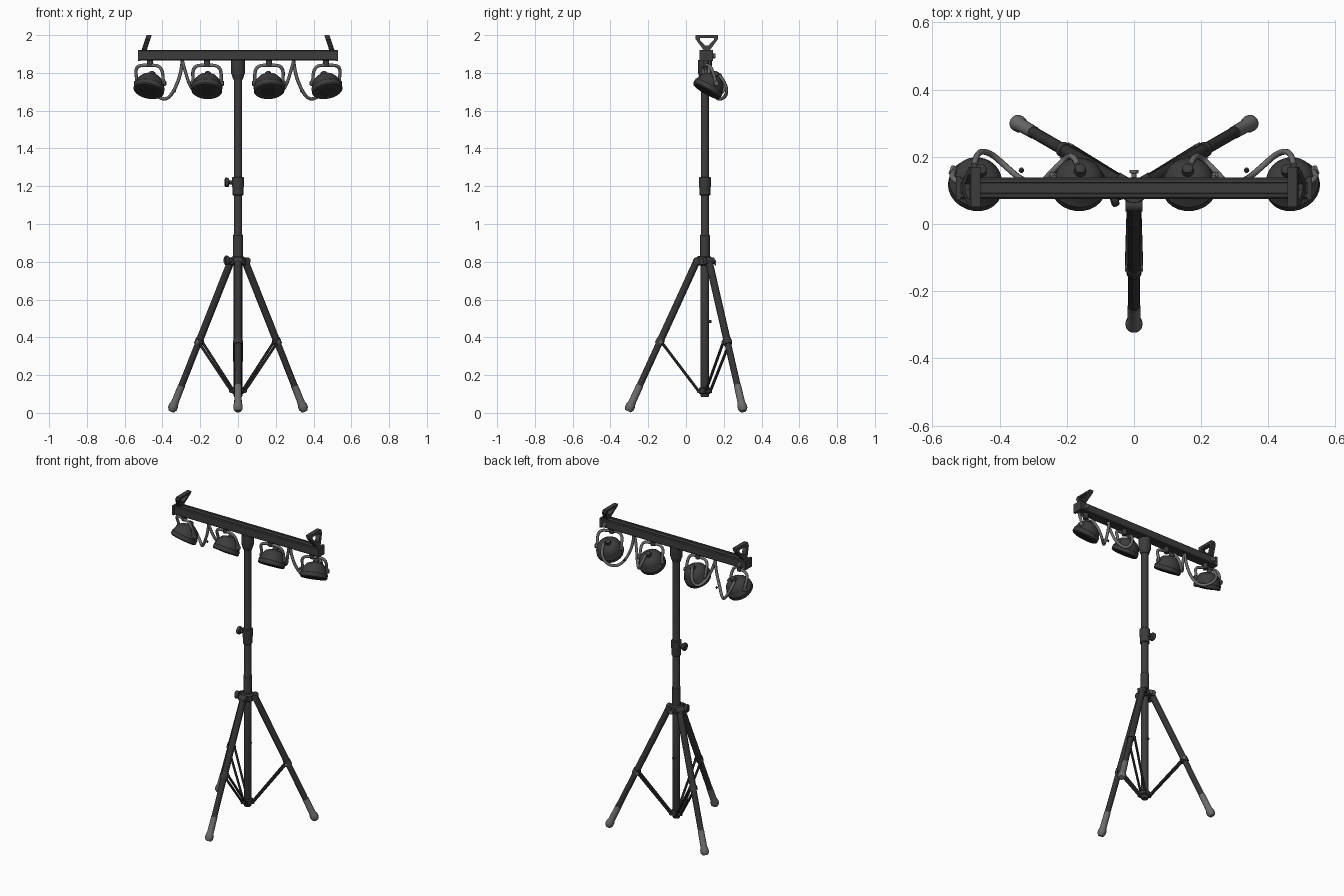
import bpy, math
from mathutils import Vector, Matrix

cube = bpy.data.objects.get("Cube")
if cube:
    bpy.data.objects.remove(cube)

PY = 0.1  # pole position in y


def material(name, v):
    m = bpy.data.materials.new(name)
    m.use_nodes = True
    m.diffuse_color = (v, v, v, 1)
    m.node_tree.nodes["Principled BSDF"].inputs["Base Color"].default_value = (v, v, v, 1)
    return m


BLACK = material("black metal", 0.045)
LEG = material("black leg tube", 0.035)
GREY = material("grey rubber", 0.15)
LENS = material("dark lens", 0.03)


def add(name, verts, faces, mat, smooth=True):
    me = bpy.data.meshes.new(name)
    me.from_pydata([tuple(v) for v in verts], [], faces)
    me.materials.append(mat)
    ob = bpy.data.objects.new(name, me)
    bpy.context.collection.objects.link(ob)
    bpy.ops.object.select_all(action='DESELECT')
    ob.select_set(True)
    bpy.context.view_layer.objects.active = ob
    bpy.ops.object.mode_set(mode='EDIT')
    bpy.ops.mesh.select_all(action='SELECT')
    bpy.ops.mesh.normals_make_consistent(inside=False)
    bpy.ops.object.mode_set(mode='OBJECT')
    if smooth:
        bpy.ops.object.shade_smooth_by_angle(angle=math.radians(35))
    return ob


def lathe(name, profile, origin, axis, mat, n=20):
    """Revolve (distance, radius) pairs about an axis."""
    rot = Vector(axis).to_track_quat('Z', 'Y')
    verts = [Vector(origin) + rot @ Vector((r * math.cos(i * math.tau / n), r * math.sin(i * math.tau / n), d))
             for d, r in profile for i in range(n)]
    faces = [(k * n + i, k * n + (i + 1) % n, (k + 1) * n + (i + 1) % n, (k + 1) * n + i)
             for k in range(len(profile) - 1) for i in range(n)]
    faces += [tuple(range(n)), tuple(range(len(verts) - n, len(verts)))]
    return add(name, verts, faces, mat)


def rod(name, a, b, r, mat, r2=None, n=14):
    a, b = Vector(a), Vector(b)
    return lathe(name, [(0, r), ((b - a).length, r2 or r)], a, b - a, mat, n)


def tube(name, pts, r, mat, curved=True):
    """Round tube along a path."""
    cu = bpy.data.curves.new(name, 'CURVE')
    cu.dimensions = '3D'
    cu.bevel_depth, cu.bevel_resolution, cu.use_fill_caps = r, 2, True
    sp = cu.splines.new('NURBS' if curved else 'POLY')
    sp.points.add(len(pts) - 1)
    for p, c in zip(sp.points, pts):
        p.co = (*c, 1)
    if curved:
        sp.use_endpoint_u, sp.order_u, sp.resolution_u = True, 3, 6
    cu.materials.append(mat)
    ob = bpy.data.objects.new(name, cu)
    bpy.context.collection.objects.link(ob)
    bpy.ops.object.select_all(action='DESELECT')
    ob.select_set(True)
    bpy.context.view_layer.objects.active = ob
    bpy.ops.object.convert(target='MESH')
    bpy.ops.object.shade_smooth_by_angle(angle=math.radians(50))


def extrude_x(name, loop, x0, x1, mat):
    n = len(loop)
    verts = [(x, y, z) for x in (x0, x1) for y, z in loop]
    faces = [(i, (i + 1) % n, n + (i + 1) % n, n + i) for i in range(n)]
    return add(name, verts, faces + [tuple(range(n)), tuple(range(n, 2 * n))], mat, False)


# Centre pole, sleeves and collars
lathe("pole", [(0.085, 0.02), (0.09, 0.023), (0.94, 0.023), (0.945, 0.0215), (1.8, 0.0215)],
      (0, PY, 0), (0, 0, 1), BLACK)
lathe("lower_sleeve", [(0.8, 0.026), (0.94, 0.026), (0.945, 0.022)], (0, PY, 0), (0, 0, 1), BLACK)
lathe("bottom_collar", [(0.1, 0.026), (0.105, 0.032), (0.13, 0.032), (0.135, 0.026)], (0, PY, 0), (0, 0, 1), BLACK)
lathe("leg_hub", [(0.78, 0.034), (0.785, 0.04), (0.82, 0.04), (0.828, 0.03)], (0, PY, 0), (0, 0, 1), BLACK)
lathe("height_collar", [(1.15, 0.025), (1.155, 0.029), (1.19, 0.029), (1.2, 0.032), (1.245, 0.032), (1.25, 0.026)],
      (0, PY, 0), (0, 0, 1), BLACK)
lathe("top_socket", [(1.765, 0.025), (1.785, 0.032), (1.8, 0.037), (1.868, 0.037)], (0, PY, 0), (0, 0, 1), BLACK)

# Clamp knobs
KNOB = [(0, 0.01), (0.018, 0.01), (0.02, 0.021), (0.028, 0.025), (0.038, 0.025), (0.043, 0.018)]
lathe("height_knob", KNOB, (-0.028, PY, 1.22), (-1, 0, 0), BLACK)
lathe("hub_side_knob", KNOB, (-0.03, PY - 0.015, 0.807), (-1, -0.3, 0), BLACK)
lathe("hub_rear_knob", [(0, 0.007), (0.02, 0.007), (0.022, 0.014), (0.03, 0.014)], (0, PY + 0.03, 0.795), (0, 1, 0), GREY)
rod("pole_bolt", (0, PY + 0.02, 0.485), (0, PY + 0.034, 0.485), 0.008, BLACK)

# Tripod legs, feet and paired struts
for label, ang in (("front", -90), ("left", 30), ("right", 150)):
    a = math.radians(ang)
    out, side = Vector((math.cos(a), math.sin(a), 0)), Vector((-math.sin(a), math.cos(a), 0))

    def at(r, z, s=0):
        return Vector((0, PY, z)) + out * r + side * s

    top, end = at(0.042, 0.805), at(0.402, 0.02)
    step = end - top
    joint, cuff = top + step * 0.545, top + step * 0.84
    rod(label + "_leg_upper", top, joint, 0.0195, LEG)
    rod(label + "_leg_lower", joint, cuff, 0.0175, LEG)
    ln = (end - cuff).length
    lathe(label + "_foot", [(0, 0.019), (ln * 0.72, 0.02), (ln * 0.85, 0.025), (ln * 0.98, 0.025), (ln + 0.012, 0.016)],
          cuff, step, GREY)
    rod(label + "_hub_pin", at(0.044, 0.805, -0.025), at(0.044, 0.805, 0.025), 0.019, BLACK)
    rod(label + "_joint_collar", joint - step * 0.018, joint + step * 0.018, 0.023, BLACK)
    rod(label + "_joint_bolt", at(0.232, 0.375, -0.027), at(0.232, 0.375, 0.027), 0.009, GREY)
    rod(label + "_strut_pin", at(0.033, 0.115, -0.02), at(0.033, 0.115, 0.02), 0.01, BLACK)
    for s in (-1, 1):
        rod(label + "_strut", at(0.033, 0.115, s * 0.014), at(0.23, 0.375, s * 0.02), 0.0075, LEG, n=8)

# Cross bar with two grooves along its top
extrude_x("cross_bar", [(0.075, 1.87), (0.08, 1.865), (0.134, 1.865), (0.139, 1.87), (0.139, 1.915), (0.134, 1.92),
                        (0.124, 1.92), (0.122, 1.914), (0.092, 1.914), (0.09, 1.92), (0.08, 1.92), (0.075, 1.915)],
          -0.525, 0.525, BLACK)

# Triangular carrying handles, leaning inwards
for s in (-1, 1):
    outer = [(0.05, 2.0), (0.17, 2.0), (0.17, 1.98), (0.125, 1.918), (0.095, 1.918), (0.05, 1.98)]
    inner = [(0.11 + (y - 0.11) * 0.62, 1.971 + (z - 1.971) * 0.5) for y, z in outer]
    verts = [(s * (0.497 - (z - 1.92) * 0.33 + w), y, z) for w in (-0.014, 0.014) for lp in (outer, inner) for y, z in lp]
    faces = []
    for i in range(6):
        j = (i + 1) % 6
        for p, q in ((0, 6), (6, 18), (18, 12), (12, 0)):
            faces.append((p + i, p + j, q + j, q + i))
    add("handle", verts, faces, BLACK, False)
    extrude_x("bar_end_cap", [(0.072, 1.862), (0.142, 1.862), (0.142, 1.922), (0.072, 1.922)], s * 0.515, s * 0.53, BLACK)
    lathe("handle_bolt", [(0, 0.008), (0.008, 0.015), (0.018, 0.012)], (s * 0.49, 0.138, 1.89), (0, 1, 0), GREY)

# Lamps: can, lens, rear knob, yoke and pivot knobs
CAN = [(-0.052, 0.066), (-0.052, 0.076), (-0.046, 0.082), (-0.022, 0.082), (-0.016, 0.077), (0.012, 0.07),
       (0.034, 0.052), (0.042, 0.034), (0.046, 0.018), (0.066, 0.016), (0.07, 0.01)]
for x, yaw in ((-0.465, -20), (-0.163, -6), (0.163, 6), (0.465, 20)):
    rot = Matrix.Rotation(math.radians(yaw), 3, 'Z')
    centre = Vector((x, 0.132, 1.745))
    back = rot @ Vector((0, 0.52, 0.854))

    def loc(dx, dy, dz):
        return centre + rot @ Vector((dx, dy, dz))

    lathe("lamp_can", CAN, centre, back, BLACK, 24)
    lathe("lamp_lens", [(-0.055, 0.012), (-0.053, 0.04), (-0.05, 0.066)], centre, back, LENS, 24)
    h, w = 0.095, 0.075
    tube("lamp_yoke", [loc(-w, 0, -0.01), loc(-w, -0.005, 0.03), loc(-w, -0.02, h - 0.025), loc(-w + 0.02, -0.027, h),
                       loc(0, -0.027, h), loc(w - 0.02, -0.027, h), loc(w, -0.02, h - 0.025), loc(w, -0.005, 0.03),
                       loc(w, 0, -0.01)], 0.009, GREY)
    rod("yoke_mount", (x, 0.107, 1.83), (x, 0.107, 1.868), 0.016, BLACK)
    for s in (-1, 1):
        lathe("pivot_knob", [(0, 0.01), (0.012, 0.016), (0.02, 0.012)], loc(s * 0.068, 0, 0), rot @ Vector((s, 0, 0)), GREY)

# Hanging cables and small cable ties
for s in (-1, 1):
    outer = [(0.295, 0.12, 1.866), (0.3, 0.12, 1.8), (0.34, 0.135, 1.7), (0.38, 0.17, 1.655), (0.43, 0.215, 1.675),
             (0.47, 0.215, 1.74), (0.475, 0.175, 1.79)]
    inner = [(0.295, 0.11, 1.866), (0.275, 0.12, 1.79), (0.25, 0.15, 1.72), (0.21, 0.19, 1.685), (0.18, 0.21, 1.74),
             (0.168, 0.175, 1.795)]
    for name, path in (("outer_cable", outer), ("inner_cable", inner)):
        tube(name, [(s * x, y, z) for x, y, z in path], 0.009, GREY)
    lathe("cable_tie", [(-0.008, 0.003), (0, 0.008), (0.008, 0.003)], (s * 0.335, 0.16, 1.705), (0, 0, 1), BLACK, 10)
